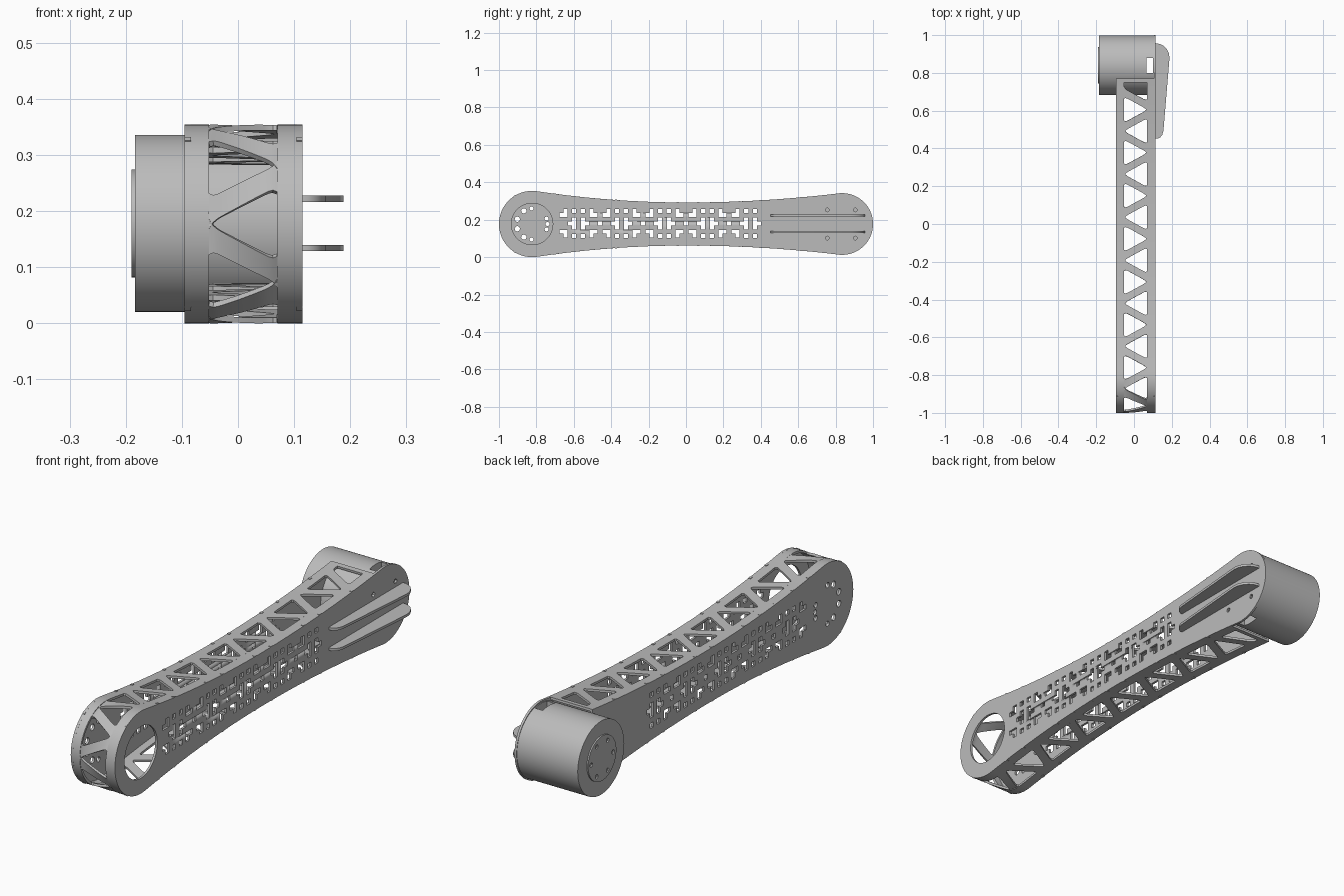
import bpy, bmesh, math
from mathutils import Matrix, Vector

if "Cube" in bpy.data.objects:
    bpy.data.objects.remove(bpy.data.objects["Cube"])

MID = 0.177                      # height of the arm's axis
NOSE_Y, NOSE_R = -0.823, 0.177   # rounded front end
MOTOR_Y, MOTOR_R = 0.84, 0.158   # motor at the back end
TAIL_Y, TAIL_R = 0.835, 0.165
LEFT, RIGHT = -0.095, 0.115      # outer faces of the side plates
THICK = 0.01
SIDEWAYS = Matrix(((0, 0, 1, 0), (1, 0, 0, 0), (0, 1, 0, 0), (0, 0, 0, 1)))

grey = bpy.data.materials.new("satin_grey")
grey.use_nodes = True
grey.diffuse_color = (0.5, 0.5, 0.5, 1)
grey.node_tree.nodes["Principled BSDF"].inputs["Base Color"].default_value = (0.5, 0.5, 0.5, 1)


def finish(obj):
    bpy.ops.object.select_all(action='DESELECT')
    obj.select_set(True)
    bpy.context.view_layer.objects.active = obj
    bpy.ops.object.convert(target='MESH')
    obj = bpy.context.object
    obj.data.materials.clear()
    obj.data.materials.append(grey)
    bpy.ops.object.shade_smooth_by_angle(angle=math.radians(30))
    return obj


def circle(cx, cy, r, n=24):
    return [(cx + r * math.cos(math.tau * i / n), cy + r * math.sin(math.tau * i / n)) for i in range(n)]


def sheet(name, loops, low, high, matrix):
    """Flat cut sheet: first loop is the outline, the rest are holes."""
    curve = bpy.data.curves.new(name, 'CURVE')
    curve.dimensions, curve.fill_mode = '2D', 'BOTH'
    curve.extrude = (high - low) / 2
    for loop in loops:
        spline = curve.splines.new('POLY')
        spline.points.add(len(loop) - 1)
        for point, (u, v) in zip(spline.points, loop):
            point.co = (u, v, 0, 1)
        spline.use_cyclic_u = True
    obj = bpy.data.objects.new(name, curve)
    bpy.context.collection.objects.link(obj)
    obj = finish(obj)
    obj.data.transform(matrix @ Matrix.Translation((0, 0, (low + high) / 2)))
    return obj


def half_height(y):
    return 0.115 + (0.095 if y < 0 else 0.073) * y * y


# Upper half of the arm outline, from the nose tip to the back
nose = [(NOSE_Y - NOSE_R * math.cos(a), NOSE_R * math.sin(a))
        for a in (math.radians(98) * i / 28 for i in range(29))]
waist = [(y, half_height(y)) for y in (-0.78 + 1.55 * i / 60 for i in range(61))]
upper = nose + waist
tail = [(TAIL_Y + TAIL_R * math.sin(a), TAIL_R * math.cos(a))
        for a in (math.radians(-8 + 98 * i / 28) for i in range(29))]


def outline(half):
    top = [(y, MID + h) for y, h in half]
    bottom = [(y, MID - h) for y, h in reversed(half) if h > 1e-5]
    return top + bottom


# Stepped cut-out pattern, repeated along the plates
STEP = [(.5, 1.5), (2.5, 1.5), (2.5, 3.5), (1.5, 3.5), (1.5, 2.5), (.5, 2.5)]
TEE = [(2.5, -.5), (3.5, -.5), (3.5, -1.5), (4.5, -1.5), (4.5, 1.5), (3.5, 1.5), (3.5, .5), (2.5, .5)]


def square(u, v):
    return [(u - .5, v - .5), (u + .5, v - .5), (u + .5, v + .5), (u - .5, v + .5)]


pattern = []
for k in range(-3, 3):
    motif = [square(0, 0)]
    for su in (-1, 1):
        motif.append([(su * u, v) for u, v in TEE])
        for sv in (-1, 1):
            motif += [[(su * u, sv * v) for u, v in s] for s in (STEP, square(4, 3))]
    for shape in motif:
        loop = [((u + 10 * k) * 0.023, MID + 0.003 + v * 0.022) for u, v in shape]
        if min(p[0] for p in loop) > -0.69 and max(p[0] for p in loop) < 0.42:
            cu = sum(p[0] for p in loop) / len(loop)
            cv = sum(p[1] for p in loop) / len(loop)
            pattern.append([(cu + (u - cu) * 0.96, cv + (v - cv) * 0.96) for u, v in loop])

# Side plates
bolts = [circle(y, MID + dz, 0.01, 12) for y in (0.755, 0.905) for dz in (-0.075, 0.075)]
sheet("right_plate", [outline(upper + tail), circle(NOSE_Y, MID, 0.111, 48)] + pattern + bolts,
      RIGHT - THICK, RIGHT, SIDEWAYS)
hub = []
for deg, r in ((162, .014), (198, .014), (122, .014), (238, .014), (92, .011), (268, .011),
               (20, .011), (0, .011), (340, .011)):
    a = math.radians(deg)
    hub.append(circle(NOSE_Y + 0.083 * math.cos(a), MID + 0.083 * math.sin(a), r, 14))
sheet("left_plate", [outline(upper)] + pattern + hub, LEFT, LEFT + THICK, SIDEWAYS)

# Arc length along the outline, so the lattice can wrap around the nose
lengths = [0]
for a, b in zip(upper, upper[1:]):
    lengths.append(lengths[-1] + math.dist(a, b))
END = lengths[-1]


def on_outline(s, x):
    d = min(abs(s), END)
    i = max(j for j in range(len(upper) - 1) if lengths[j] <= d)
    t = (d - lengths[i]) / (lengths[i + 1] - lengths[i])
    y, h = Vector(upper[i]).lerp(Vector(upper[i + 1]), t)
    return (x, y, MID + math.copysign(h, s))


def wrapped(name, strips, thickness, offset):
    """Each strip is a list of (s0, s1, x) stations, laid over the outline."""
    bm = bmesh.new()
    for strip in strips:
        rows = [(bm.verts.new(on_outline(a, x)), bm.verts.new(on_outline(b, x))) for a, b, x in strip]
        for (a, b), (c, d) in zip(rows, rows[1:]):
            bm.faces.new((a, c, d, b))
    bmesh.ops.remove_doubles(bm, verts=bm.verts, dist=1e-5)
    mesh = bpy.data.meshes.new(name)
    bm.to_mesh(mesh)
    bm.free()
    obj = bpy.data.objects.new(name, mesh)
    bpy.context.collection.objects.link(obj)
    mod = obj.modifiers.new("thickness", 'SOLIDIFY')
    mod.thickness, mod.offset = thickness, offset
    return finish(obj)


def across(s0, s1, x0, x1):
    return [(s0, s1, x0), (s0, s1, x1)]


# Rails along both edges of the lattice
IN_L, IN_R, N = -0.052, 0.07, 200
rails = []
for x0, x1 in ((LEFT + THICK, IN_L), (IN_R, RIGHT - THICK)):
    for i in range(N):
        rails.append(across(END * (2 * i / N - 1), END * (2 * (i + 1) / N - 1), x0, x1))
wrapped("lattice_rails", rails, THICK, -1)

# Zigzag struts with flared ends
PITCH, WIDE = 0.228, 0.044
struts = []
for k in range(-9, 9):
    for at_left, at_right in ((0.0235, 0.0905), (0.2045, 0.1375)):
        at_left, at_right = at_left + k * PITCH, at_right + k * PITCH
        if max(abs(at_left), abs(at_right)) > END - 0.02:
            continue
        strip = []
        for i in range(17):
            t = i / 16
            s = at_left + (at_right - at_left) * t
            w = WIDE / 2 + 0.01 * abs(2 * t - 1) ** 10
            strip.append((s - w, s + w, IN_L + (IN_R - IN_L) * t))
        struts.append(strip)
for sign in (-1, 1):
    a, b = sorted((sign * END, sign * (END - 0.022)))
    struts.append(across(a, b, IN_L, IN_R))
wrapped("lattice_struts", struts, THICK, -1)

# Small locking tabs on the plate edges
stations = [0.18] + [s + 0.33 * k for k in range(5) for s in (0.4, 0.51) if s + 0.33 * k < END - 0.05]
tabs = [across(sg * s - 0.006, sg * s + 0.006, x, x + 0.011)
        for s in stations for sg in (-1, 1) for x in (LEFT, RIGHT - 0.011)]
wrapped("locking_tabs", tabs, 0.004, 0)

# Motor body with a slot beside the plate
motor = sheet("motor_body", [circle(MOTOR_Y, MID + 0.001, MOTOR_R, 96)], -0.184, RIGHT - THICK, SIDEWAYS)
bpy.ops.mesh.primitive_cube_add(size=1, location=(0.083, 0.84, MID))
cutter = bpy.context.object
cutter.name = "motor_slot_cutter"
cutter.scale = (0.036, 0.08, 0.5)
cutter.hide_render = True
cut = motor.modifiers.new("slot", 'BOOLEAN')
cut.operation, cut.object, cut.solver = 'DIFFERENCE', cutter, 'EXACT'
finish(motor)
bpy.data.objects.remove(cutter)

# Output flange with a ring of bolt holes
ring = [circle(MOTOR_Y + 0.074 * math.cos(a), MID + 0.074 * math.sin(a), 0.009, 12)
        for a in (math.tau * i / 6 for i in range(6))]
sheet("output_flange", [circle(MOTOR_Y, MID + 0.001, 0.096, 64)] + ring, -0.19, -0.184, SIDEWAYS)

# Two stiffening fins on the outer plate
FIN = [(RIGHT, 0.957), (0.138, 0.953), (0.158, 0.943), (0.174, 0.925), (0.184, 0.905), (0.188, 0.88),
       (0.156, 0.495), (0.15, 0.473), (0.138, 0.458), (0.125, 0.452), (RIGHT, 0.452)]
for name, z in (("lower_fin", 0.134), ("upper_fin", 0.222)):
    sheet(name, [FIN], z - 0.0055, z + 0.0055, Matrix.Identity(4))
